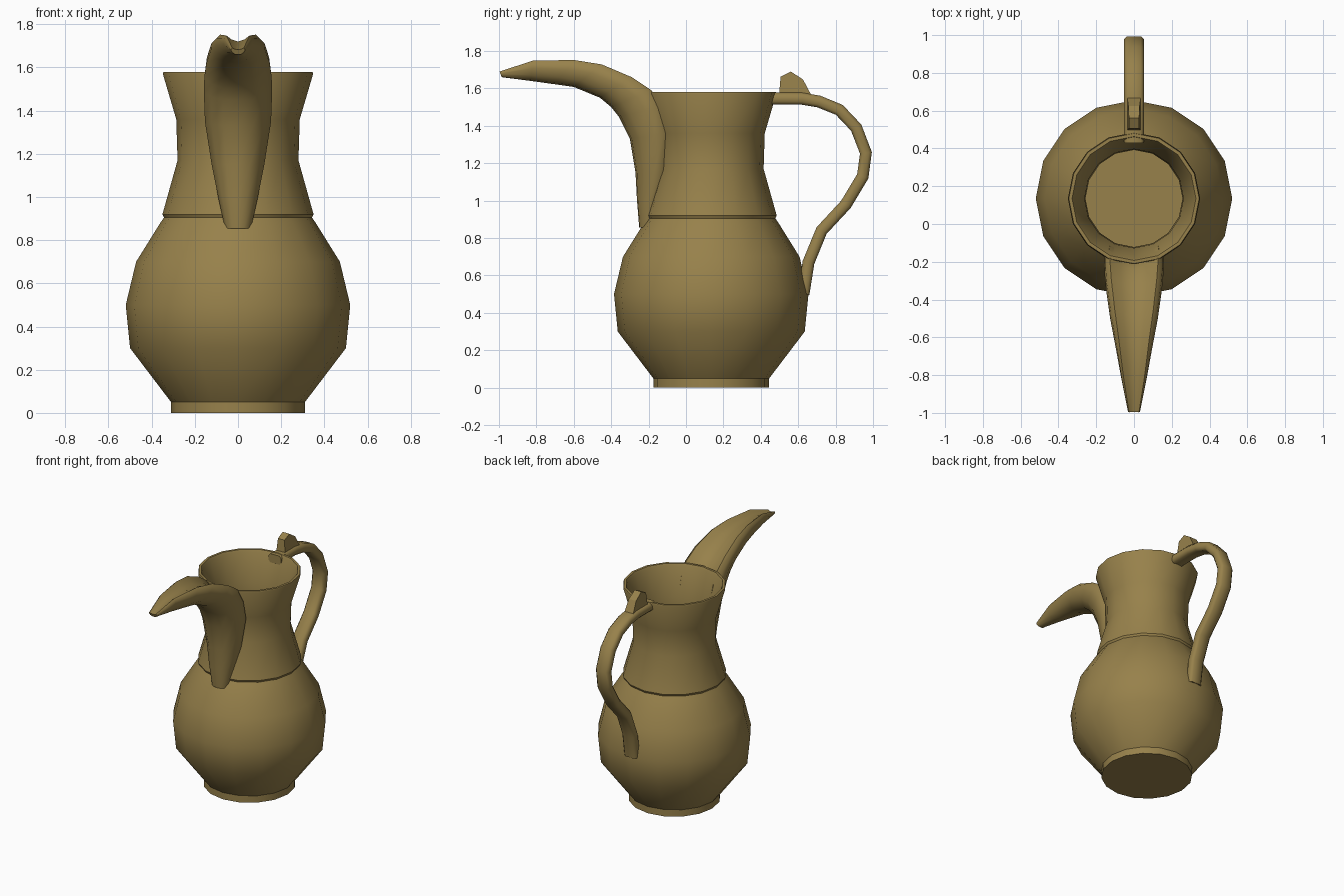
import bpy, bmesh, math
from mathutils import Vector

if "Cube" in bpy.data.objects:
    bpy.data.objects.remove(bpy.data.objects["Cube"])

brass = bpy.data.materials.new("aged brass")
brass.diffuse_color = (0.31, 0.22, 0.07, 1)
brass.use_nodes = True
brass.node_tree.nodes["Principled BSDF"].inputs["Base Color"].default_value = brass.diffuse_color


def loft(name, rings, angle=35):
    """Skin a list of closed rings, cap both ends, shade smooth."""
    bm = bmesh.new()
    vs = [[bm.verts.new(p) for p in r] for r in rings]
    n = len(rings[0])
    for a, b in zip(vs, vs[1:]):
        for i in range(n):
            j = (i + 1) % n
            bm.faces.new((a[i], a[j], b[j], b[i]))
    bm.faces.new(vs[0])
    bm.faces.new(vs[-1])
    bmesh.ops.recalc_face_normals(bm, faces=bm.faces)
    me = bpy.data.meshes.new(name)
    bm.to_mesh(me)
    bm.free()
    me.materials.append(brass)
    ob = bpy.data.objects.new(name, me)
    bpy.context.collection.objects.link(ob)
    bpy.ops.object.select_all(action='DESELECT')
    ob.select_set(True)
    bpy.context.view_layer.objects.active = ob
    bpy.ops.object.shade_smooth_by_angle(angle=math.radians(angle))
    return ob


# Jug body: 16-sided lathe, outside up to the rim then back down inside
AXIS_Y, SIDES = 0.135, 16
profile = [(.31, 0), (.31, .05), (.50, .30), (.52, .50), (.472, .70), (.36, .88),
           (.343, .905), (.35, .92), (.28, 1.17), (.286, 1.36), (.348, 1.57), (.345, 1.58),
           (.328, 1.58), (.32, 1.565), (.262, 1.36), (.257, 1.17), (.32, .92),
           (.44, .70), (.49, .50), (.47, .32), (.28, .08)]
loft("jug_body", [[(r * math.cos(math.tau * i / SIDES),
                    AXIS_Y + r * math.sin(math.tau * i / SIDES), z)
                   for i in range(SIDES)] for r, z in profile])

# Spout: half section (across, underside-to-lip), mirrored, lofted along stations
half = [(.45, .05), (.8, .28), (1, .62), (.98, .88), (.82, 1), (.45, .83)]
section = [(0, 0)] + half + [(0, .74)] + [(-u, v) for u, v in reversed(half)]
# underside (y, z), lip (y, z), half width
stations = [((-.25, .855), (-.19, .855), .06), ((-.262, 1.0), (-.155, 1.0), .092),
            ((-.27, 1.15), (-.11, 1.15), .122), ((-.30, 1.33), (-.095, 1.36), .153),
            ((-.36, 1.45), (-.13, 1.50), .158), ((-.40, 1.50), (-.185, 1.59), .156),
            ((-.46, 1.55), (-.29, 1.66), .147), ((-.60, 1.608), (-.45, 1.728), .125),
            ((-.70, 1.622), (-.60, 1.752), .10), ((-.83, 1.64), (-.82, 1.748), .066),
            ((-.985, 1.66), (-.997, 1.69), .032)]
loft("spout", [[(u * w, b[0] + (t[0] - b[0]) * v, b[1] + (t[1] - b[1]) * v)
                for u, v in section] for b, t, w in stations], 50)

# Handle: rounded bar swept along a path in the side plane
path = [Vector(p) for p in [(.43, 1.545), (.62, 1.545), (.71, 1.53), (.82, 1.485),
                            (.91, 1.39), (.962, 1.255), (.945, 1.13), (.855, .98),
                            (.725, .84), (.655, .67), (.628, .50)]]
bar = [(1, .5), (.7, 1), (-.7, 1), (-1, .5), (-1, -.5), (-.7, -1), (.7, -1), (1, -.5)]
rings = []
for i, p in enumerate(path):
    d = (path[min(i + 1, len(path) - 1)] - path[max(i - 1, 0)]).normalized()
    nrm = Vector((-d.y, d.x))
    rings.append([(.052 * a, p.x + nrm.x * .032 * b, p.y + nrm.y * .032 * b) for a, b in bar])
loft("handle", rings, 50)

# Thumb rest on top of the handle: faceted block narrowing upward
side = [(.497, 1.56, .036), (.506, 1.663, .027), (.561, 1.69, .027),
        (.626, 1.647, .03), (.672, 1.56, .036)]
loft("thumb_rest", [[(s * w, y, z) for y, z, w in side] for s in (-1, 1)], 20)
